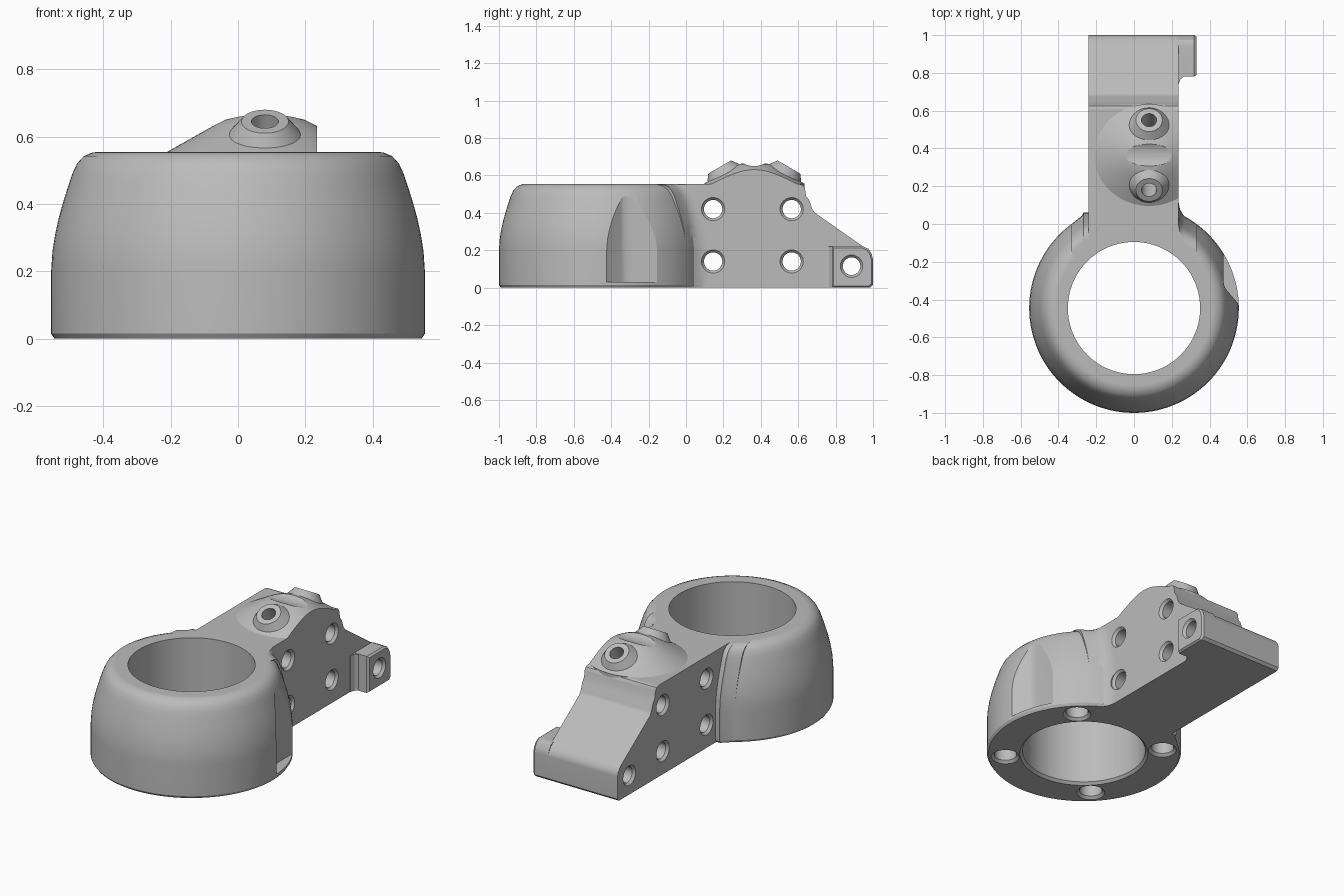
import bpy, bmesh, math
from mathutils import Matrix, Vector

if "Cube" in bpy.data.objects:
    bpy.data.objects.remove(bpy.data.objects["Cube"], do_unlink=True)

grey = bpy.data.materials.new("plain_grey")
grey.use_nodes = True
grey.diffuse_color = (0.5, 0.5, 0.5, 1)
grey.node_tree.nodes["Principled BSDF"].inputs["Base Color"].default_value = (0.5, 0.5, 0.5, 1)


def loft(name, sections, matrix=Matrix()):
    """Closed solid skinned through sections with equal point counts."""
    bm = bmesh.new()
    rows = [[bm.verts.new(p) for p in s] for s in sections]
    n = len(rows[0])
    for a, b in zip(rows, rows[1:]):
        for i in range(n):
            j = (i + 1) % n
            bm.faces.new((a[i], a[j], b[j], b[i]))
    bm.faces.new(rows[0])
    bm.faces.new(rows[-1])
    bm.transform(matrix)
    bmesh.ops.recalc_face_normals(bm, faces=bm.faces)
    mesh = bpy.data.meshes.new(name)
    bm.to_mesh(mesh)
    bm.free()
    mesh.materials.append(grey)
    obj = bpy.data.objects.new(name, mesh)
    bpy.context.collection.objects.link(obj)
    return obj


def lathe(name, profile, matrix=Matrix(), segments=40):
    turn = [2 * math.pi * i / segments for i in range(segments)]
    return loft(name, [[(r * math.cos(t), r * math.sin(t), z) for t in turn]
                       for r, z in profile], matrix)


def side_extrude(name, outline, x0, x1):
    return loft(name, [[(x, y, z) for y, z in outline] for x in (x0, x1)])


def plan_extrude(name, outline, z0, z1):
    return loft(name, [[(x, y, z) for x, y in outline] for z in (z0, z1)])


def combine(target, tool, operation):
    mod = target.modifiers.new(tool.name, "BOOLEAN")
    mod.operation = operation
    mod.solver = "EXACT"
    mod.object = tool
    bpy.context.view_layer.objects.active = target
    bpy.ops.object.modifier_apply(modifier=mod.name)
    bpy.data.objects.remove(tool, do_unlink=True)


def add(tool):
    combine(mount, tool, "UNION")


def cut(tool):
    tool.hide_render = True
    combine(mount, tool, "DIFFERENCE")


RIGHT, LEFT, RING_Y = 0.235, -0.24, -0.445

# Arm with stepped back and sloping tail
mount = side_extrude("bracket_mount", [
    (-0.2, 0), (0.985, 0), (1, 0.015), (1, 0.15), (0.993, 0.175), (0.975, 0.2),
    (0.94, 0.225), (0.69, 0.4), (0.675, 0.42), (0.66, 0.465), (0.642, 0.49),
    (0.636, 0.53), (0.625, 0.548), (0.605, 0.555), (-0.2, 0.555)], LEFT, 0.28)

# Domed mound, trimmed flush with the flat side of the arm
mound_place = Matrix.Translation((0.08, 0.365, 0)) @ Matrix.Diagonal((1, 0.93, 1, 1))
add(lathe("mound", [(0.29, 0.5), (0.29, 0.555), (0.15, 0.634), (0.12, 0.649),
                    (0.09, 0.66), (0.05, 0.667)], mound_place, 64))
cut(plan_extrude("trim", [(RIGHT, -0.5), (0.6, -0.5), (0.6, 1.2), (RIGHT, 1.2)], -0.1, 0.9))

# Pair of tilted bosses and the saddle between them
boss_places = [Matrix.Translation((0.08, 0.365 + 0.185 * s, 0.645))
               @ Matrix.Rotation(-s * math.radians(30), 4, "X") for s in (-1, 1)]
for place in boss_places:
    add(lathe("boss", [(0.13, -0.08), (0.1, -0.04), (0.07, 0)], place))
along_x = Matrix.Rotation(math.pi / 2, 4, "Y")
cut(lathe("saddle", [(0.12, -0.4), (0.12, 0.4)],
          Matrix.Translation((0.08, 0.365, 0.77)) @ along_x, 64))

# Tapered ring body
ring_profile = [(0.545, 0), (0.555, 0.015), (0.555, 0.2), (0.551, 0.26), (0.543, 0.31),
                (0.532, 0.36), (0.518, 0.41), (0.502, 0.46), (0.492, 0.49),
                (0.478, 0.52), (0.458, 0.542), (0.432, 0.553), (0.41, 0.555)]
ring_place = Matrix.Translation((0, RING_Y, 0))
add(lathe("ring", ring_profile, ring_place, 112))

# Fillets between ring and arm, following the ring taper
right_fillet = [(0.2, 0.12), (0.235, 0.12), (0.244, 0.075), (0.266, 0.04),
                (0.33, 0), (0.3, -0.1), (0.2, -0.1)]
left_fillet = [(-0.2, 0.06), (-0.268, 0.06), (-0.275, 0.045), (-0.33, 0),
               (-0.3, -0.1), (-0.2, -0.1)]
for outline in (right_fillet, left_fillet):
    add(loft("fillet", [[(x, y + r - 0.555, z) for x, y in outline]
                        for r, z in ring_profile]))

# Side lug with softened outer face and root
lug = [(0.78, 0), (0.985, 0), (1, 0.015), (1, 0.15), (0.993, 0.18),
       (0.975, 0.208), (0.945, 0.222), (0.78, 0.222)]


def lug_section(x, scale):
    return [(x, 0.89 + (y - 0.89) * scale, 0.11 + (z - 0.11) * scale) for y, z in lug]


add(loft("lug", [lug_section(0.225, 1), lug_section(0.318, 1), lug_section(0.33, 0.92)]))
add(plan_extrude("lug_root", [(0.225, 0.74), (0.236, 0.74), (0.245, 0.765),
                              (0.27, 0.785), (0.225, 0.79)], 0, 0.22))

# Bore, and a flat recess in the side of the ring
cut(lathe("bore", [(0.365, -0.1), (0.365, 0), (0.35, 0.015), (0.35, 0.7)], ring_place, 112))
cut(plan_extrude("recess", [(0.473, -0.1), (0.473, -0.29), (0.476, -0.32), (0.486, -0.345),
                            (0.555, -0.425), (0.7, -0.52), (0.7, -0.1)], 0.03, 0.6))

# Chamfered holes through the arm and lug
def side_hole(y, z, r, end):
    wide = r + 0.013
    cut(lathe("side_hole", [(wide, LEFT - 0.1), (wide, LEFT), (r, LEFT + 0.015),
                            (r, end - 0.015), (wide, end), (wide, end + 0.1)],
              Matrix.Translation((0, y, z)) @ along_x))


for y in (0.145, 0.565):
    for z in (0.14, 0.42):
        side_hole(y, z, 0.049, RIGHT)
side_hole(0.885, 0.115, 0.047, 0.33)

# Blind holes in the bosses and under the ring
for place in boss_places:
    cut(lathe("boss_hole", [(0.04, -0.2), (0.04, 0.1)], place))
for k in range(4):
    spot = Matrix.Rotation(math.radians(45 + 90 * k), 4, "Z") @ Vector((0.45, 0, 0))
    cut(lathe("base_hole", [(0.08, -0.1), (0.08, 0), (0.064, 0.015), (0.064, 0.3)],
              ring_place @ Matrix.Translation(spot)))

# Smooth shading with crisp edges
bpy.ops.object.select_all(action="DESELECT")
mount.select_set(True)
bpy.context.view_layer.objects.active = mount
bpy.ops.object.shade_smooth_by_angle(angle=math.radians(28))
weighted = mount.modifiers.new("even_normals", "WEIGHTED_NORMAL")
weighted.keep_sharp = True
